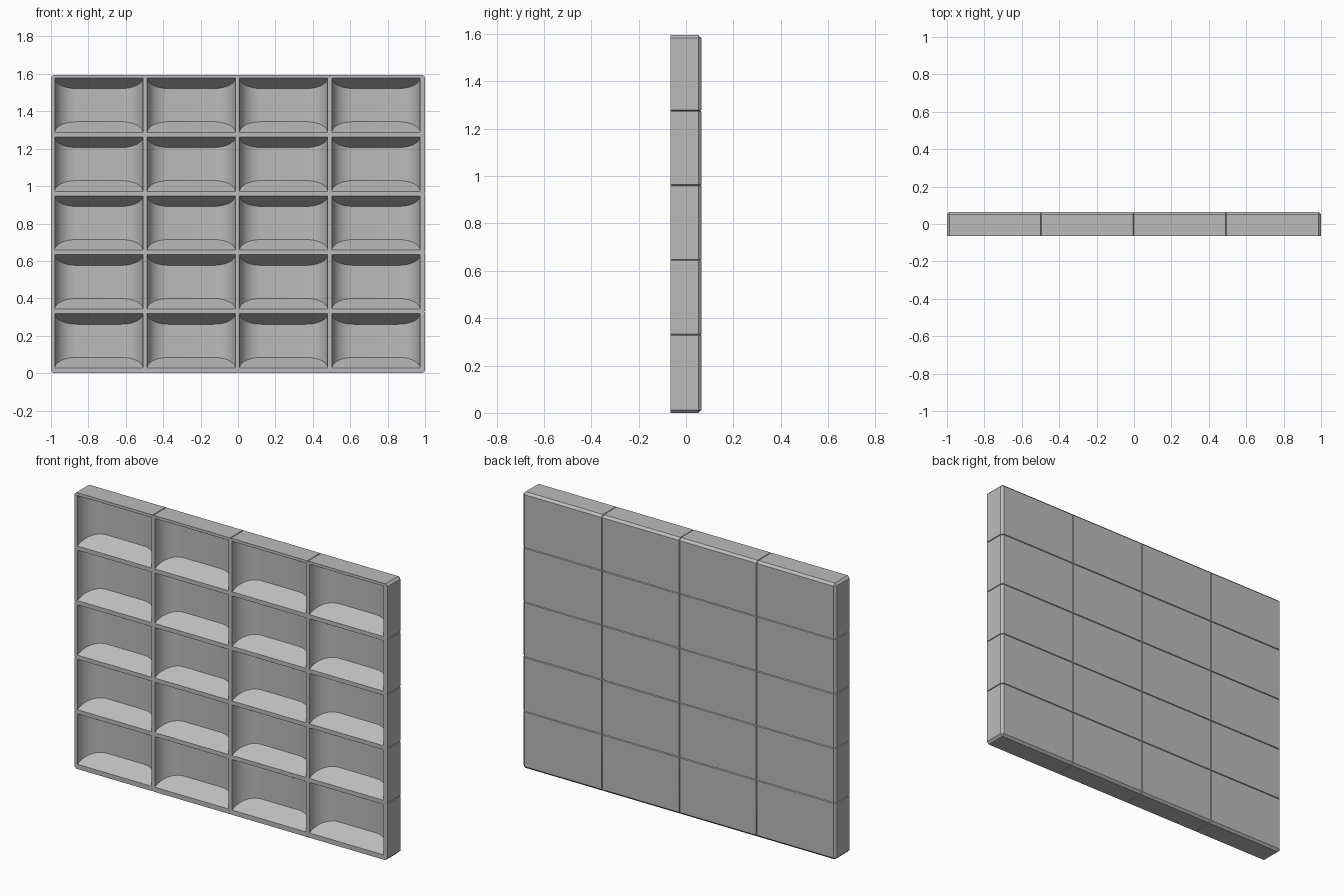
import bpy, bmesh, math
from mathutils import Vector

cube = bpy.data.objects.get("Cube")
if cube:
    bpy.data.objects.remove(cube)

W, D, H = 2.0, 0.13, 1.595          # overall size
COLS, ROWS = 4, 5
PX, PZ = 0.494, 0.315               # cell pitch
X0, Z0 = -0.744, 0.173              # centre of the first cell
OPEN_W, OPEN_H = 0.471, 0.291       # cell opening
DEPTH, CORNER, SLOPE = 0.10, 0.115, 0.057
FRONT = -D / 2

grey = bpy.data.materials.new("grey_plastic")
grey.use_nodes = True
grey.diffuse_color = (0.5, 0.5, 0.5, 1)
grey.node_tree.nodes["Principled BSDF"].inputs["Base Color"].default_value = (0.5, 0.5, 0.5, 1)


def make_object(name, bm):
    bmesh.ops.recalc_face_normals(bm, faces=bm.faces)
    mesh = bpy.data.meshes.new(name)
    bm.to_mesh(mesh)
    bm.free()
    mesh.materials.append(grey)
    obj = bpy.data.objects.new(name, mesh)
    bpy.context.collection.objects.link(obj)
    return obj


def cut_groove(bm, axis, pos, width=0.003, depth=0.006):
    """Fold a narrow V groove around the sides and back."""
    normal = Vector((axis == 0, 0, axis == 2))
    for offset in (-width, 0, width):
        bmesh.ops.bisect_plane(bm, geom=bm.verts[:] + bm.edges[:] + bm.faces[:],
                               plane_co=normal * (pos + offset), plane_no=normal)
    bm.normal_update()
    for v in [v for v in bm.verts if abs(v.co[axis] - pos) < 1e-5]:
        move = v.normal.copy()
        move[axis] = 0
        if v.co.y < FRONT + 1e-4:
            if all(f.normal.y < -0.9 for f in v.link_faces):
                continue
            move.y = 0
        v.co -= move.normalized() * depth


# Chamfered slab with grooves between the cells
bm = bmesh.new()
bmesh.ops.create_cube(bm, size=1)
for v in bm.verts:
    v.co = (v.co.x * W, v.co.y * D, (v.co.z + 0.5) * H)
edges = [e for e in bm.edges if any(v.co.y > 0 for v in e.verts)]
bmesh.ops.bevel(bm, geom=edges, offset=0.013, segments=1, affect='EDGES')
for i in range(1, COLS):
    cut_groove(bm, 0, X0 + (i - 0.5) * PX)
for j in range(1, ROWS):
    cut_groove(bm, 2, Z0 + (j - 0.5) * PZ)
rack = make_object("compartment_rack", bm)

# Plan outline of one cell: round back corners, open front
STEPS = 10
half = [(OPEN_W / 2, -0.2)]
for k in range(STEPS + 1):
    a = math.pi / 2 * k / STEPS
    half.append((OPEN_W / 2 - CORNER * (1 - math.cos(a)), math.sin(a)))
outline = half + [(-x, t) for x, t in reversed(half)]

# Cell cutters with floor and ceiling tapering towards the back
bm = bmesh.new()
for i in range(COLS):
    for j in range(ROWS):
        rings = [[bm.verts.new((X0 + i * PX + x, FRONT + t * DEPTH,
                                Z0 + j * PZ + s * (OPEN_H / 2 - SLOPE * t)))
                  for x, t in outline] for s in (-1, 1)]
        low, high = rings
        bm.faces.new(low)
        bm.faces.new(high)
        for k in range(len(low)):
            n = (k + 1) % len(low)
            bm.faces.new((low[k], low[n], high[n], high[k]))
cutter = make_object("cell_cutter", bm)
cutter.hide_render = True
cutter.hide_viewport = True

cells = rack.modifiers.new("cells", 'BOOLEAN')
cells.operation = 'DIFFERENCE'
cells.solver = 'EXACT'
cells.object = cutter

bpy.context.view_layer.objects.active = rack
rack.select_set(True)
bpy.ops.object.modifier_apply(modifier=cells.name)
bpy.data.objects.remove(cutter)
bpy.ops.object.shade_smooth_by_angle(angle=math.radians(25))
